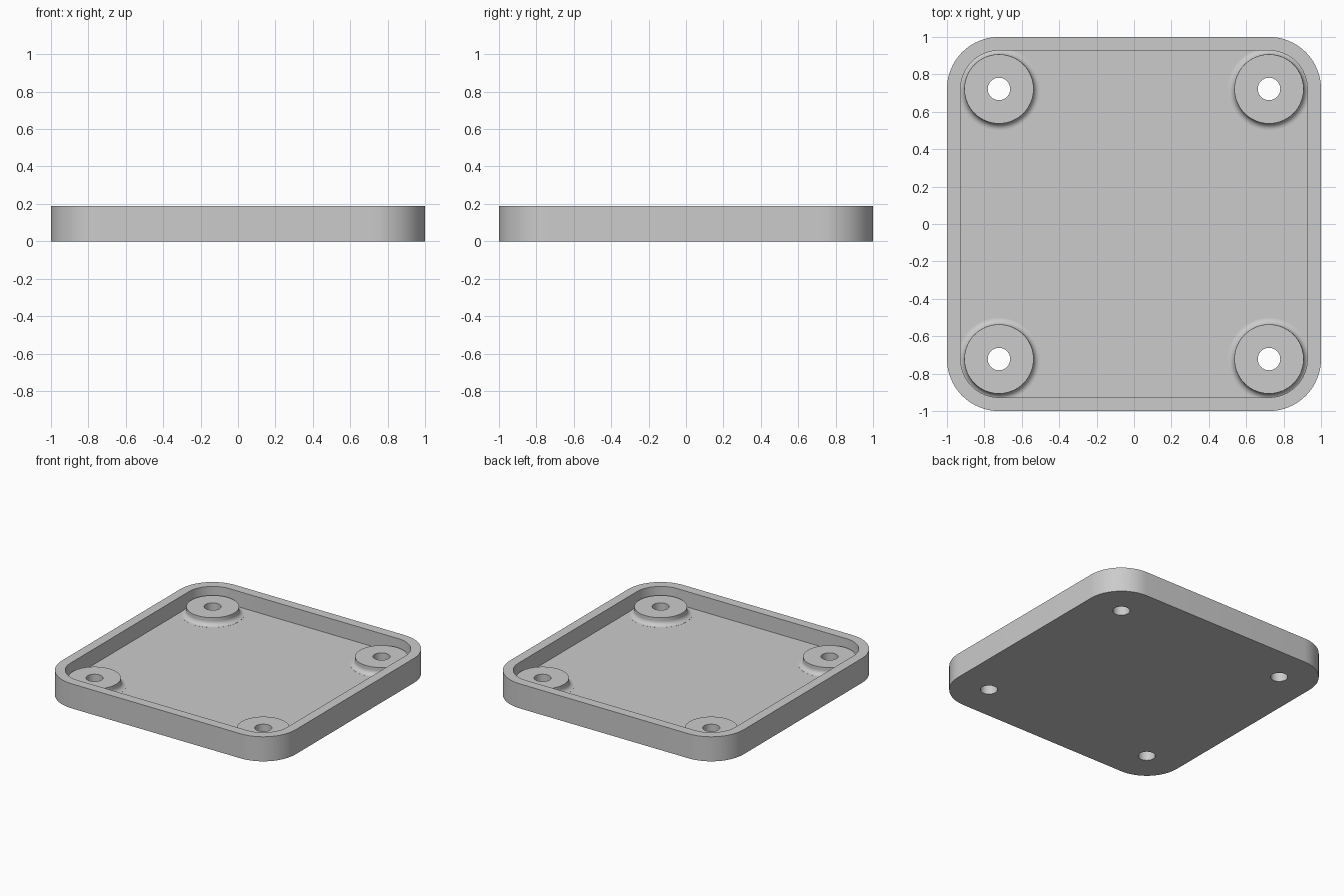
import bpy, bmesh, math

if "Cube" in bpy.data.objects:
    bpy.data.objects.remove(bpy.data.objects["Cube"])

HEIGHT, FLOOR, BOSS_TOP = 0.19, 0.07, 0.13
CENTRE = 0.722          # corner arcs, bosses and holes share these centres
BOSS_R, HOLE_R, FILLET = 0.185, 0.06, 0.035

grey = bpy.data.materials.new("plain grey")
grey.diffuse_color = (0.6, 0.6, 0.6, 1)
grey.use_nodes = True
grey.node_tree.nodes["Principled BSDF"].inputs["Base Color"].default_value = grey.diffuse_color


def rounded_square(half, z, steps=16):
    """Square outline whose corner arcs are centred on the boss centres."""
    r = half - CENTRE
    pts = []
    for q, (sx, sy) in enumerate([(1, 1), (-1, 1), (-1, -1), (1, -1)]):
        for i in range(steps + 1):
            a = (q + i / steps) * math.pi / 2
            pts.append((sx * CENTRE + r * math.cos(a),
                        sy * CENTRE + r * math.sin(a), z))
    return pts


def circle(x, y, r, z, steps=64):
    return [(x + r * math.cos(2 * math.pi * i / steps),
             y + r * math.sin(2 * math.pi * i / steps), z) for i in range(steps)]


def loft(name, rings):
    """Closed solid through a stack of equal-sized rings."""
    bm = bmesh.new()
    loops = [[bm.verts.new(p) for p in ring] for ring in rings]
    n = len(loops[0])
    for low, high in zip(loops, loops[1:]):
        for i in range(n):
            j = (i + 1) % n
            bm.faces.new((low[i], low[j], high[j], high[i]))
    bm.faces.new(loops[0][::-1])
    bm.faces.new(loops[-1])
    mesh = bpy.data.meshes.new(name)
    bm.to_mesh(mesh)
    bm.free()
    mesh.materials.append(grey)
    obj = bpy.data.objects.new(name, mesh)
    bpy.context.collection.objects.link(obj)
    return obj


def combine(target, tool, operation):
    """Apply one boolean and remove its tool."""
    bpy.context.view_layer.objects.active = target
    mod = target.modifiers.new(operation.lower(), "BOOLEAN")
    mod.operation, mod.object, mod.solver = operation, tool, "EXACT"
    bpy.ops.object.modifier_apply(modifier=mod.name)
    bpy.data.objects.remove(tool, do_unlink=True)


# Tray: rounded slab with a rounded recess
tray = loft("tray", [rounded_square(1, 0), rounded_square(1, HEIGHT)])
recess = loft("recess_cutter", [rounded_square(0.927, FLOOR),
                                rounded_square(0.927, HEIGHT + 0.1)])
combine(tray, recess, "DIFFERENCE")

# Boss profile: straight side above a concave fillet
profile = [(BOSS_R + FILLET, 0.03)]
for i in range(9):
    a = i / 8 * math.pi / 2
    profile.append((BOSS_R + FILLET * (1 - math.sin(a)),
                    FLOOR + 0.0005 + FILLET * (1 - math.cos(a))))
profile.append((BOSS_R, BOSS_TOP))

# Four corner bosses with through holes
for sx in (-1, 1):
    for sy in (-1, 1):
        x, y = sx * CENTRE, sy * CENTRE
        boss = loft("boss", [circle(x, y, r, z) for r, z in profile])
        combine(tray, boss, "UNION")
        hole = loft("hole_cutter", [circle(x, y, HOLE_R, -0.1),
                                    circle(x, y, HOLE_R, 0.3)])
        combine(tray, hole, "DIFFERENCE")

# Smooth the curved walls and keep the rims sharp
bpy.ops.object.select_all(action="DESELECT")
tray.select_set(True)
bpy.context.view_layer.objects.active = tray
bpy.ops.object.shade_smooth_by_angle(angle=math.radians(30))
